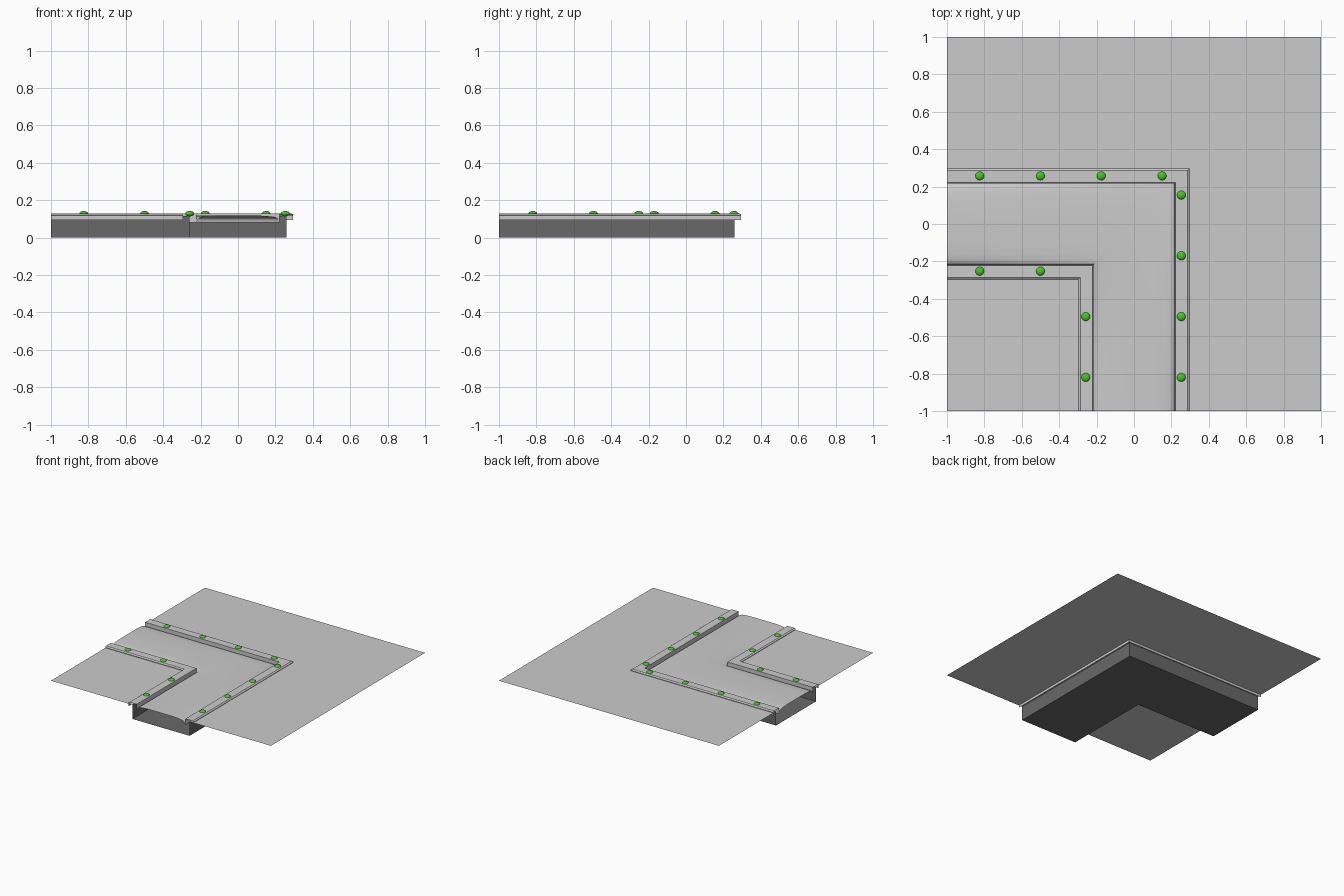
import bpy, bmesh, math

if "Cube" in bpy.data.objects:
    bpy.data.objects.remove(bpy.data.objects["Cube"])

GROUND_Z = 0.116


def material(name, colour):
    m = bpy.data.materials.new(name)
    m.diffuse_color = (*colour, 1)
    m.use_nodes = True
    m.node_tree.nodes["Principled BSDF"].inputs["Base Color"].default_value = m.diffuse_color
    return m


def sweep(name, *profiles, mat=None, smooth=False):
    """Carry (offset, height) profiles around the mitred right-angle bend."""
    bm = bmesh.new()
    for prof in profiles:
        rows = [[bm.verts.new(p) for p in ((-1, d, z), (d, d, z), (d, -1, z))]
                for d, z in prof]
        for a, b in zip(rows, rows[1:]):
            for k in range(2):
                bm.faces.new((a[k], a[k + 1], b[k + 1], b[k]))
    bmesh.ops.remove_doubles(bm, verts=bm.verts, dist=1e-5)
    me = bpy.data.meshes.new(name)
    bm.to_mesh(me)
    bm.free()
    ob = bpy.data.objects.new(name, me)
    bpy.context.collection.objects.link(ob)
    if mat:
        me.materials.append(mat)
    if smooth:
        bpy.ops.object.select_all(action='DESELECT')
        ob.select_set(True)
        bpy.context.view_layer.objects.active = ob
        bpy.ops.object.shade_smooth_by_angle(angle=math.radians(35))
    return ob


dark = material("dark_grey", (0.14, 0.14, 0.14))
green = material("green", (0.05, 0.6, 0.01))

# Ground sheets on both sides of the bend
sweep("ground", [(-1, GROUND_Z), (-0.26, GROUND_Z)], [(0.26, GROUND_Z), (1, GROUND_Z)])

# Open-ended trench below the road
sweep("trench", [(-0.26, GROUND_Z), (-0.26, 0), (0.26, 0), (0.26, GROUND_Z)], mat=dark)

# Crowned road surface with edges that roll down
half = [(0.22, 0.082), (0.217, 0.095), (0.208, 0.105), (0.19, 0.111),
        (0.16, 0.115), (0.11, 0.118)]
sweep("road", [(-d, z) for d, z in half] + half[::-1], smooth=True)

# Curbs: open shells with a chamfered outer edge
curb = [(0.222, 0.08), (0.222, 0.13), (0.287, 0.13), (0.297, 0.122), (0.294, 0.119), (0.294, 0.095)]
sweep("outer_curb", curb)
sweep("inner_curb", [(-d, z) for d, z in curb[::-1]])

# Marker lights along the curbs
spots = [(-0.825 + 0.325 * i, 0.257) for i in range(4)]
spots += [(0.253, 0.155 - 0.325 * i) for i in range(4)]
spots += [(-0.825 + 0.325 * i, -0.252) for i in range(2)]
spots += [(-0.258, -0.495 - 0.325 * i) for i in range(2)]
for x, y in spots:
    bpy.ops.mesh.primitive_uv_sphere_add(segments=16, ring_count=8, radius=0.024,
                                         location=(x, y, 0.128))
    light = bpy.context.object
    light.name = "marker_light"
    light.scale.z = 0.6
    light.data.materials.append(green)
    bpy.ops.object.shade_smooth()
